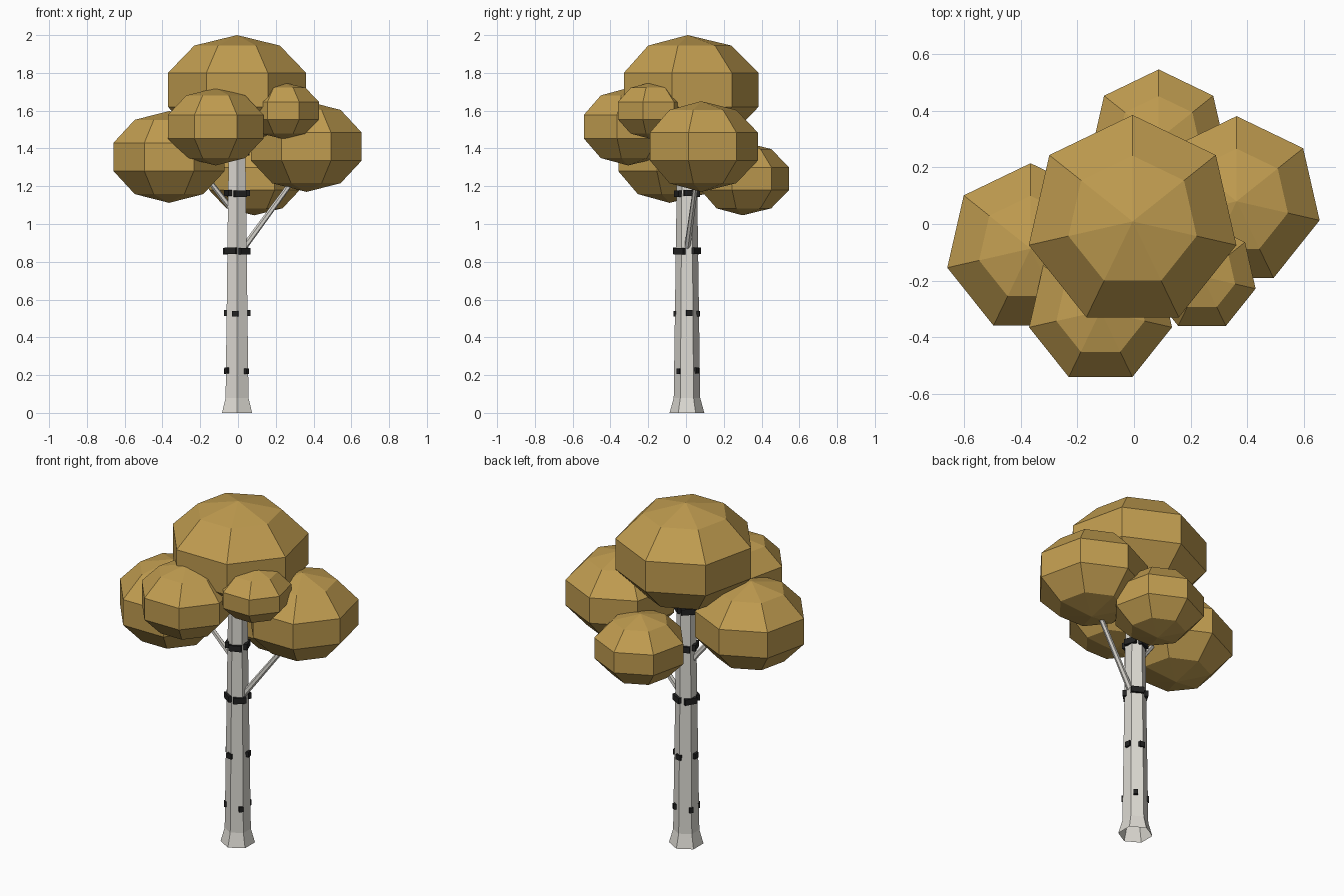
import bpy
import bmesh
from math import sin, cos, pi, radians
from mathutils import Vector, Matrix

cube = bpy.data.objects.get("Cube")
if cube:
    bpy.data.objects.remove(cube, do_unlink=True)


def material(name, rgb):
    mat = bpy.data.materials.new(name)
    mat.use_nodes = True
    color = (*rgb, 1)
    mat.diffuse_color = color
    mat.node_tree.nodes["Principled BSDF"].inputs["Base Color"].default_value = color
    return mat


BARK = material("pale bark", (0.72, 0.70, 0.65))
MARK = material("dark bark marks", (0.016, 0.016, 0.016))
LEAF = material("golden leaves", (0.53, 0.335, 0.08))


def finish(name, bm, mat):
    bmesh.ops.recalc_face_normals(bm, faces=bm.faces)
    mesh = bpy.data.meshes.new(name)
    bm.to_mesh(mesh)
    bm.free()
    mesh.materials.append(mat)
    obj = bpy.data.objects.new(name, mesh)
    bpy.context.collection.objects.link(obj)
    return obj


def lathe(bm, profile, sides):
    """Stack rings of (radius, z), each with a corner on +y, and bridge them."""
    rings = []
    for r, z in profile:
        ring = []
        for i in range(sides):
            a = pi / 2 + 2 * pi * i / sides
            ring.append(bm.verts.new((r * cos(a), r * sin(a), z)))
        rings.append(ring)
    for low, high in zip(rings, rings[1:]):
        for i in range(sides):
            j = (i + 1) % sides
            bm.faces.new((low[i], low[j], high[j], high[i]))
    return rings


def leaf_clump(name, center, radius, height):
    """Squashed seven-sided ball with four rings and two poles."""
    bm = bmesh.new()
    angles = [pi * k / 5 for k in range(1, 5)]
    rings = lathe(bm, [(radius * sin(a), -height * cos(a)) for a in angles], 7)
    for ring, z in ((rings[0], -height), (rings[-1], height)):
        pole = bm.verts.new((0, 0, z))
        for i in range(7):
            bm.faces.new((ring[i], ring[(i + 1) % 7], pole))
    finish(name, bm, LEAF).location = center


# Leaf clumps: centre, horizontal radius, vertical radius
leaf_clump("top_leaves", (-0.005, 0.009, 1.71), 0.395, 0.29)
leaf_clump("left_leaves", (0.362, 0.08, 1.41), 0.316, 0.24)
leaf_clump("right_leaves", (-0.365, -0.087, 1.355), 0.317, 0.243)
leaf_clump("front_leaves", (-0.118, -0.307, 1.515), 0.272, 0.205)
leaf_clump("small_front_leaves", (0.24, -0.185, 1.6), 0.204, 0.15)
leaf_clump("back_leaves", (0.087, 0.299, 1.24), 0.259, 0.194)

# Hexagonal trunk with a flared, open foot
CENTER = Vector((-0.005, 0.005, 0))
bm = bmesh.new()
rings = lathe(bm, [(0.092, 0), (0.07, 0.08), (0.05, 1.5)], 6)
bm.faces.new(rings[-1])
finish("trunk", bm, BARK).location = CENTER


# Branches
def branch(name, start, end, radius):
    start, end = Vector(start), Vector(end)
    axis = end - start
    bm = bmesh.new()
    bmesh.ops.create_cone(bm, cap_ends=True, segments=6, radius1=radius,
                          radius2=radius * 0.75, depth=axis.length)
    turn = axis.to_track_quat('Z', 'Y').to_matrix().to_4x4()
    bmesh.ops.transform(bm, matrix=Matrix.Translation((start + end) / 2) @ turn,
                        verts=bm.verts)
    finish(name, bm, BARK)


branch("left_branch", (0.02, 0.005, 0.86), (0.32, 0.06, 1.27), 0.017)
branch("right_branch", (-0.02, 0, 1.06), (-0.24, -0.05, 1.34), 0.016)


# Bark marks: four small plates around the trunk at each level
def bark_ring(name, z, width, height, angles):
    bm = bmesh.new()
    apothem = (0.07 - 0.0141 * (z - 0.08)) * 0.93
    for k, degrees in enumerate(angles):
        place = (Matrix.Translation(CENTER + Vector((0, 0, z + 0.004 * (k % 2))))
                 @ Matrix.Rotation(radians(degrees), 4, 'Z')
                 @ Matrix.Translation((apothem, 0, 0))
                 @ Matrix.Diagonal((0.02, width, height, 1)))
        bmesh.ops.create_cube(bm, size=1, matrix=place)
    finish(name, bm, MARK)


bark_ring("bark_marks_low", 0.22, 0.022, 0.03, (-40, 52, 148, 215))
bark_ring("bark_marks_middle", 0.525, 0.032, 0.03, (-98, 12, 85, 180))
bark_ring("bark_marks_upper", 0.855, 0.07, 0.034, (-45, 62, 150, 235))
bark_ring("bark_marks_high", 1.16, 0.07, 0.034, (-70, 20, 110, 200))
bark_ring("bark_marks_top", 1.38, 0.072, 0.034, (-45, 50, 135, 225))
